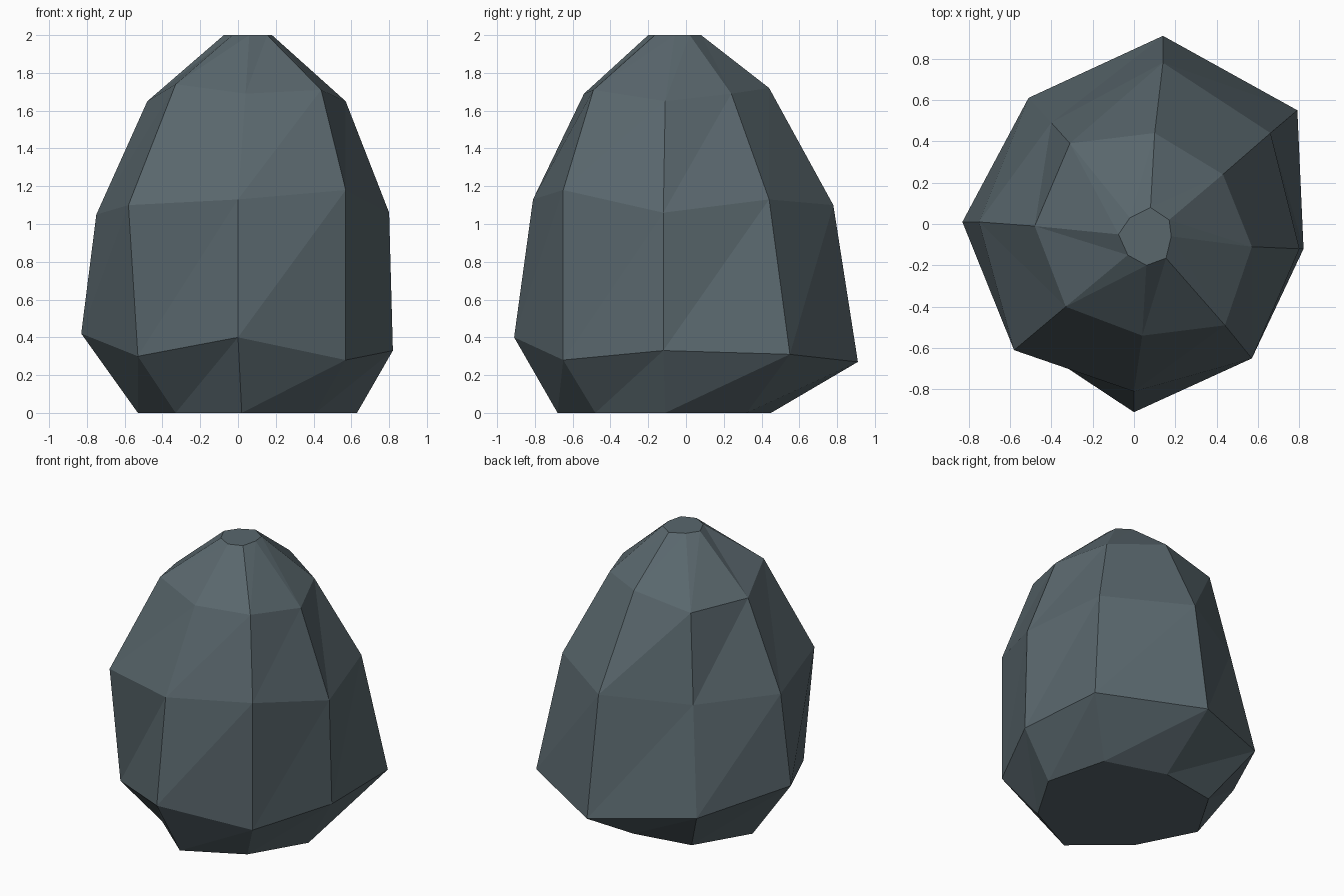
import bpy
import bmesh

# Irregular eight-sided rings, counter-clockwise from the front, base to top
RINGS = [
    # flat base
    [(0.02, -0.68, 0), (0.41, -0.48, 0), (0.63, -0.11, 0), (0.52, 0.32, 0),
     (0.10, 0.45, 0), (-0.31, 0.38, 0), (-0.53, 0.01, 0), (-0.33, -0.38, 0)],
    # widest girdle
    [(0, -0.91, 0.40), (0.57, -0.65, 0.28), (0.82, -0.12, 0.33), (0.79, 0.55, 0.31),
     (0.14, 0.91, 0.27), (-0.51, 0.61, 0.33), (-0.83, 0.01, 0.42), (-0.53, -0.56, 0.30)],
    # middle
    [(0, -0.81, 1.13), (0.57, -0.65, 1.18), (0.80, -0.12, 1.06), (0.66, 0.44, 1.13),
     (0.14, 0.78, 1.10), (-0.40, 0.49, 1.06), (-0.75, 0.01, 1.05), (-0.58, -0.61, 1.10)],
    # shoulder
    [(0.04, -0.54, 1.69), (0.44, -0.49, 1.71), (0.57, -0.11, 1.65), (0.43, 0.24, 1.69),
     (0.10, 0.44, 1.72), (-0.31, 0.39, 1.65), (-0.48, -0.01, 1.65), (-0.33, -0.40, 1.74)],
    # small flat tip
    [(0.06, -0.20, 2), (0.155, -0.165, 2), (0.18, -0.06, 2), (0.17, 0.02, 2),
     (0.08, 0.08, 2), (-0.02, 0.03, 2), (-0.075, -0.05, 2), (-0.03, -0.15, 2)],
]

bm = bmesh.new()
rings = [[bm.verts.new(p) for p in ring] for ring in RINGS]

# Facets between rings, all split along the same diagonal
for low, high in zip(rings, rings[1:]):
    for i in range(8):
        j = (i + 1) % 8
        bm.faces.new((low[i], low[j], high[j]))
        bm.faces.new((low[i], high[j], high[i]))

# Base and tip caps
bm.faces.new(rings[0][::-1])
bm.faces.new(rings[-1])

mesh = bpy.data.meshes.new("rock")
bm.to_mesh(mesh)
bm.free()

# Slate stone colour
slate = bpy.data.materials.new("slate grey")
slate.diffuse_color = (0.10, 0.135, 0.152, 1)
mesh.materials.append(slate)

rock = bpy.data.objects.new("rock", mesh)
bpy.context.collection.objects.link(rock)
